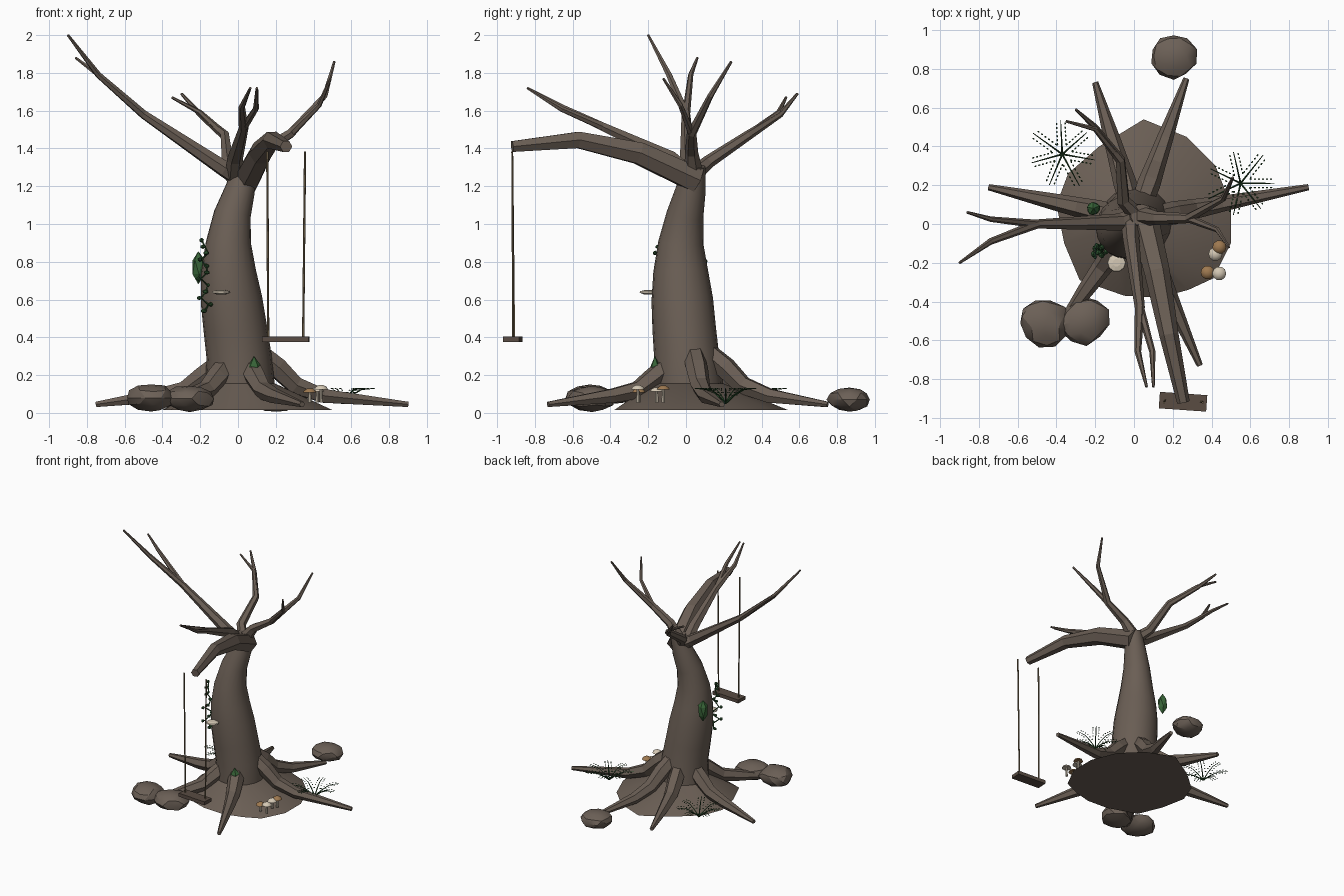
import bpy, bmesh, math, random
from mathutils import Vector, Matrix

if "Cube" in bpy.data.objects:
    bpy.data.objects.remove(bpy.data.objects["Cube"])

random.seed(4)


def material(name, rgb):
    m = bpy.data.materials.new(name)
    m.diffuse_color = (*rgb, 1)
    m.use_nodes = True
    m.node_tree.nodes["Principled BSDF"].inputs["Base Color"].default_value = m.diffuse_color
    return m


BARK = material("bark brown", (0.145, 0.113, 0.09))
STONE = material("stone brown", (0.15, 0.118, 0.095))
PLANK = material("plank brown", (0.10, 0.072, 0.055))
ROPE = material("rope tan", (0.20, 0.15, 0.085))
CREAM = material("mushroom cream", (0.66, 0.58, 0.46))
TAN = material("mushroom tan", (0.34, 0.19, 0.08))
MOSS = material("moss green", (0.04, 0.13, 0.04))
FERN = material("fern green", (0.022, 0.075, 0.025))


def finish(bm, name, mat, smooth=None):
    bmesh.ops.recalc_face_normals(bm, faces=bm.faces)
    me = bpy.data.meshes.new(name)
    bm.to_mesh(me)
    bm.free()
    me.materials.append(mat)
    ob = bpy.data.objects.new(name, me)
    bpy.context.collection.objects.link(ob)
    if smooth:
        bpy.ops.object.select_all(action='DESELECT')
        ob.select_set(True)
        bpy.context.view_layer.objects.active = ob
        bpy.ops.object.shade_smooth_by_angle(angle=math.radians(smooth))
    return ob


def tube(bm, path, sides=6):
    """Tapered tube through (x, y, z, radius) points."""
    pts = [Vector(p[:3]) for p in path]
    side, rings = None, []
    for i, p in enumerate(pts):
        d = (pts[min(i + 1, len(pts) - 1)] - pts[max(i - 1, 0)]).normalized()
        if side is None:
            side = d.cross(Vector((0, 0, 1)) if abs(d.z) < 0.9 else Vector((0, 1, 0)))
        side = (side - d * side.dot(d)).normalized()
        up = d.cross(side)
        rings.append([bm.verts.new(p + path[i][3] * (side * math.cos(a) + up * math.sin(a)))
                      for a in (2 * math.pi * k / sides for k in range(sides))])
    for r0, r1 in zip(rings, rings[1:]):
        for k in range(sides):
            n = (k + 1) % sides
            bm.faces.new((r0[k], r0[n], r1[n], r1[k]))
    bm.faces.new(rings[0])
    bm.faces.new(rings[-1])


def tubes(name, mat, *paths, sides=6, smooth=None):
    bm = bmesh.new()
    for p in paths:
        tube(bm, p, sides)
    return finish(bm, name, mat, smooth)


def blob(bm, loc, size, jitter=0.0, sub=1, turn=0.0):
    """Squashed, roughened ball."""
    m = Matrix.Translation(loc) @ Matrix.Rotation(turn, 4, 'Z') @ Matrix.Diagonal((*size, 1))
    vs = bmesh.ops.create_icosphere(bm, subdivisions=sub, radius=1)['verts']
    for v in vs:
        v.co *= 1 + random.uniform(-jitter, jitter)
        v.co = m @ v.co


# Earth mound with an uneven rim
bm = bmesh.new()
rim = [(.05, .54), (.27, .45), (.42, .3), (.5, .1), (.5, -.1), (.41, -.28), (.28, -.34),
       (.13, -.38), (-.05, -.37), (-.28, -.29), (-.36, -.1), (-.4, .1), (-.34, .26), (-.18, .4)]
low = [bm.verts.new((x, y, 0.015)) for x, y in rim]
high = []
for x, y in rim:
    d = Vector((x - 0.01, y - 0.01)).normalized() * 0.19
    high.append(bm.verts.new((0.01 + d.x, 0.01 + d.y, 0.155)))
for i in range(len(rim)):
    j = (i + 1) % len(rim)
    bm.faces.new((low[i], low[j], high[j], high[i]))
bm.faces.new(low)
bm.faces.new(high)
finish(bm, "mound", BARK, 30)

# Leaning trunk
tubes("trunk", BARK, [(.01, .015, .05, .185), (.01, .01, .16, .183), (.005, .003, .3, .172),
                      (-.015, -.01, .45, .168), (-.035, -.02, .6, .163), (-.05, -.028, .75, .145),
                      (-.05, -.027, .9, .12), (-.03, -.005, 1.05, .098), (.01, .025, 1.18, .08),
                      (.04, .045, 1.31, .058)], sides=20, smooth=40)

# Roots spreading out from the trunk foot
for i, (tx, ty) in enumerate([(.9, .19), (-.75, .19), (-.2, .73), (.27, .75), (.34, -.73), (-.4, -.55)]):
    start = Vector((0.01, 0.02))
    d = Vector((tx, ty)) - start
    length = d.length
    d.normalize()
    at = lambda r, z, w: (start.x + d.x * r, start.y + d.y * r, z, w)
    top = 0.05 if i in (0, 3) else 0.0
    tubes(f"root_{i + 1}", BARK, [at(.1, .27 + top, .055), at(.2, .19 + top, .06), at(.3, .12 + top / 2, .052),
                                 at(.45, .09, .042), at(length, .045, .016)])

# Heavy limb carrying the swing
tubes("swing_limb", BARK, [(.045, .06, 1.23, .075), (.12, -.25, 1.375, .066),
                           (.18, -.57, 1.445, .05), (.255, -.92, 1.41, .033)])

# Forked upper branches: one main path and a side twig each
tubes("left_branch", BARK,
      [(.02, .04, 1.24, .055), (-.07, .01, 1.29, .045), (-.5, 0, 1.58, .024), (-.74, -.09, 1.79, .017), (-.9, -.2, 2.0, .007)],
      [(-.5, 0, 1.58, .022), (-.74, .025, 1.79, .014), (-.86, .06, 1.88, .007)])
tubes("right_branch", BARK,
      [(.04, .04, 1.28, .05), (.12, .03, 1.38, .035), (.28, .03, 1.48, .026), (.46, .13, 1.68, .016), (.51, .24, 1.86, .007)],
      [(.28, .03, 1.48, .022), (.43, -.03, 1.63, .014), (.49, -.12, 1.77, .007)])
tubes("back_branch", BARK,
      [(.02, .04, 1.26, .045), (-.055, .12, 1.33, .035), (-.07, .33, 1.47, .026), (-.2, .5, 1.58, .016), (-.3, .59, 1.69, .007)],
      [(-.07, .33, 1.47, .022), (-.2, .49, 1.59, .014), (-.35, .53, 1.67, .007)])
tubes("front_branch", BARK,
      [(-.02, .04, 1.24, .05), (-.015, -.08, 1.35, .042), (.03, -.43, 1.51, .026), (.02, -.66, 1.62, .017), (.065, -.84, 1.72, .007)],
      [(.03, -.43, 1.51, .022), (.095, -.66, 1.61, .016), (.1, -.84, 1.72, .007)])

# Swing
tubes("swing_ropes", ROPE, [(.155, -.92, 1.385, .006), (.16, -.91, .395, .006)],
      [(.355, -.92, 1.385, .006), (.345, -.915, .395, .006)])
bm = bmesh.new()
bmesh.ops.create_cube(bm, size=1, matrix=Matrix.Translation((.253, -.917, .39))
                      @ Matrix.Rotation(math.radians(-4), 4, 'Z') @ Matrix.Diagonal((.245, .085, .028, 1)))
finish(bm, "swing_seat", PLANK)

# Rocks
for i, (loc, size) in enumerate([((.205, .865, .07), (.12, .115, .066)),
                                 ((-.46, -.51, .08), (.125, .135, .072)),
                                 ((-.255, -.5, .075), (.12, .135, .072))]):
    bm = bmesh.new()
    blob(bm, loc, size, 0.07, 2, i)
    finish(bm, f"rock_{i + 1}", STONE, 25)

# Mushrooms
for i, (x, y, z, mat) in enumerate([(.44, -.12, .135, TAN), (.42, -.155, .125, CREAM),
                                    (.38, -.25, .12, TAN), (.44, -.255, .137, CREAM)]):
    tubes(f"mushroom_stem_{i + 1}", CREAM, [(x, y, .055, .009), (x, y, z, .007)], sides=8, smooth=40)
    tubes(f"mushroom_cap_{i + 1}", mat, [(x, y, z - .012, .036), (x, y, z, .03), (x, y, z + .01, .012)], sides=10, smooth=40)
tubes("shelf_fungus", CREAM, [(-.09, -.2, .628, .025), (-.09, -.2, .636, .048),
                              (-.09, -.2, .644, .045), (-.09, -.2, .65, .02)], sides=10)

# Moss patches
for i, (loc, size) in enumerate([((-.21, .08, .77), (.038, .04, .085)), ((.085, -.165, .215), (.04, .025, .08))]):
    bm = bmesh.new()
    blob(bm, loc, size, 0.08, 1, 0.4)
    finish(bm, f"moss_{i + 1}", MOSS)

# Climbing vine with leaves
bm = bmesh.new()
vine = [(-.175 + .022 * math.sin(i * 2.2), -.13 + .025 * math.cos(i * 1.7), .54 + i * .034, .005) for i in range(12)]
tube(bm, vine, 5)
for i, (x, y, z, _) in enumerate(vine):
    blob(bm, (x + random.uniform(-.015, .015), y - .01, z), (.018, .013, .012), 0.1, 1, i)
finish(bm, "vine", FERN)

# Ferns: rising fronds flanked by two rows of leaflets
for n, (cx, cy, turn, base) in enumerate([(-.37, .36, 1.62, .05), (.55, .21, 0.0, .05)]):
    bm = bmesh.new()
    for k in range(7):
        a = turn + 2 * math.pi * k / 7
        length = .175 + .012 * math.sin(k * 2)
        d, s = Vector((math.cos(a), math.sin(a), 0)), Vector((-math.sin(a), math.cos(a), 0))
        point = lambda t: Vector((cx, cy, base + .08 * math.sin(min(t * 1.25, 1) * math.pi / 2))) + d * (length * t)
        tube(bm, [(*point(t), .005 - .003 * t) for t in (0, .3, .6, 1)], 4)
        for t in (.3, .42, .54, .66, .78, .9):
            for side in (-1, 1):
                m = (Matrix.Translation(point(t) + s * side * .022) @ Matrix.Rotation(a, 4, 'Z')
                     @ Matrix.Diagonal((.007, .0045, .003, 1)))
                bmesh.ops.create_icosphere(bm, subdivisions=1, radius=1, matrix=m)
    finish(bm, f"fern_{n + 1}", FERN)
